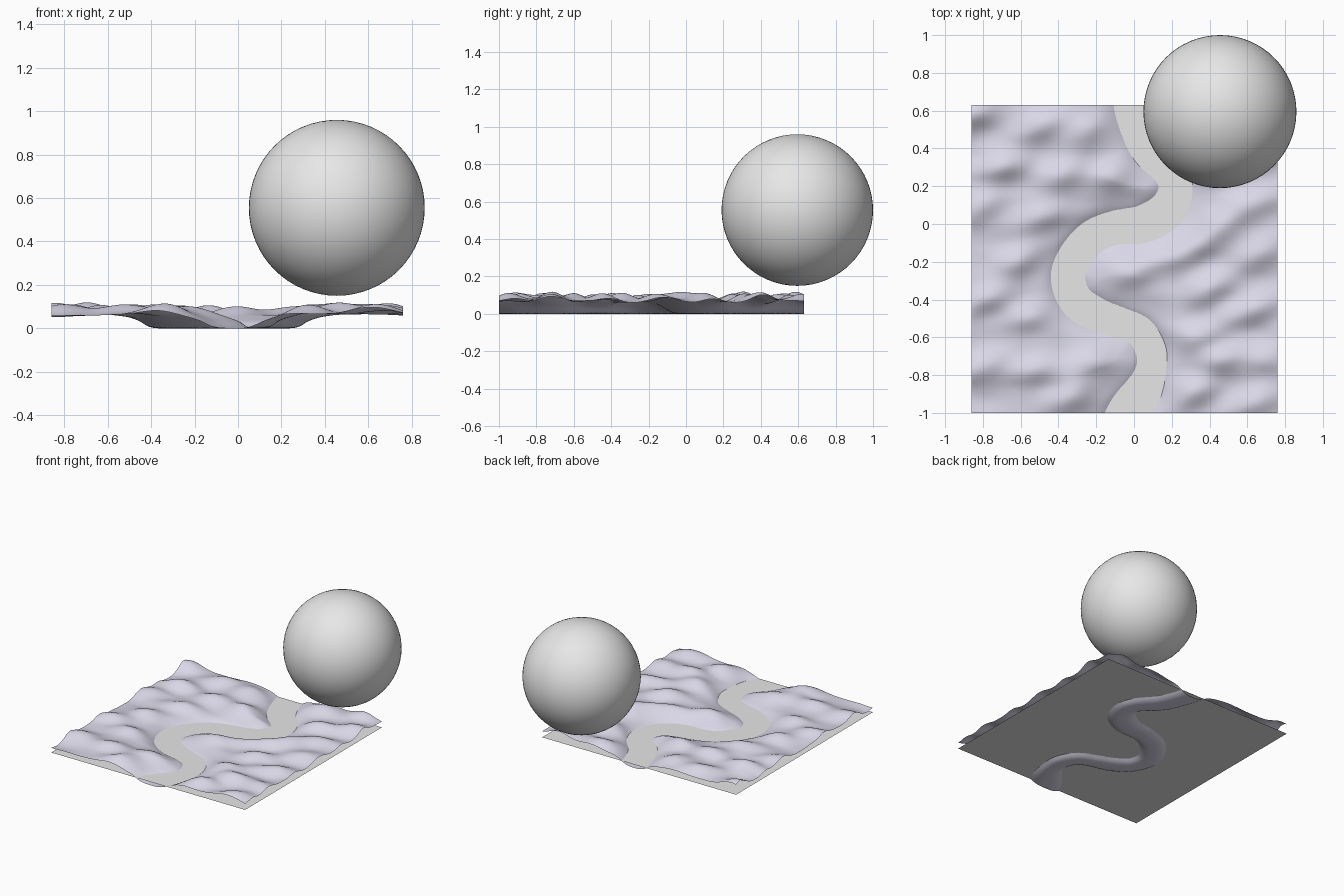
import bpy
import bmesh
import math
from mathutils import Vector, kdtree, noise

cube = bpy.data.objects.get("Cube")
if cube:
    bpy.data.objects.remove(cube, do_unlink=True)

LEFT, RIGHT, FRONT, BACK = -0.86, 0.76, -1.0, 0.63
WATER = 0.025
STEPS = 130


def material(name, colour):
    mat = bpy.data.materials.new(name)
    mat.use_nodes = True
    mat.diffuse_color = (*colour, 1)
    mat.node_tree.nodes["Principled BSDF"].inputs["Base Color"].default_value = (*colour, 1)
    return mat


def add_object(name, bm, mat, smooth=True):
    mesh = bpy.data.meshes.new(name)
    bm.to_mesh(mesh)
    bm.free()
    mesh.materials.append(mat)
    for poly in mesh.polygons:
        poly.use_smooth = smooth
    obj = bpy.data.objects.new(name, mesh)
    bpy.context.collection.objects.link(obj)
    return obj


def sheet(steps):
    """Flat square grid fitted to the land outline."""
    bm = bmesh.new()
    bmesh.ops.create_grid(bm, x_segments=steps, y_segments=steps, size=0.5)
    for v in bm.verts:
        v.co.x = LEFT + (v.co.x + 0.5) * (RIGHT - LEFT)
        v.co.y = FRONT + (v.co.y + 0.5) * (BACK - FRONT)
    return bm


def spline(points, samples):
    """Smooth curve through all the points."""
    result = []
    for a, b, c, d in zip(points, points[1:], points[2:], points[3:]):
        for i in range(samples):
            t = i / samples
            result.append(0.5 * (2 * b + (c - a) * t + (2 * a - 5 * b + 4 * c - d) * t ** 2
                                 + (3 * b - a - 3 * c + d) * t ** 3))
    return result


# River course: x, y and half width
COURSE = [Vector(p) for p in (
    (-.05, .85, .1), (-.02, .7, .1), (.01, .56, .1), (.08, .4, .1), (.19, .28, .09),
    (.22, .18, .09), (.17, .07, .1), (.05, 0, .1), (-.1, -.02, .09), (-.22, -.07, .09),
    (-.31, -.17, .09), (-.35, -.28, .09), (-.31, -.4, .09), (-.2, -.48, .09),
    (-.08, -.52, .08), (.03, -.57, .08), (.09, -.67, .08), (.09, -.77, .08),
    (.05, -.88, .1), (-.02, -.98, .11), (-.08, -1.1, .11), (-.12, -1.2, .11))]
river = spline(COURSE, 24)
tree = kdtree.KDTree(len(river))
for index, p in enumerate(river):
    tree.insert((p.x, p.y, 0), index)
tree.balance()

# Hill crests: x, y
CRESTS = [(-.83, .6), (-.5, .52), (-.25, .5), (-.7, .3), (-.4, .26), (-.12, .25),
          (-.82, .08), (-.5, .03), (-.62, -.2), (-.8, -.4), (-.55, -.5), (-.8, -.75),
          (-.52, -.76), (-.25, -.74), (-.35, -.92), (.3, -.13), (.45, -.02), (.62, .1),
          (.65, -.16), (.03, -.24), (.4, -.35), (.65, -.45), (.33, -.6), (.45, -.72),
          (.7, -.72), (.3, -.9), (.62, -.95), (.45, .3), (.7, .4), (.3, .55), (.6, .6)]


def hill_height(x, y):
    z = 0.06
    for cx, cy in CRESTS:
        dx, dy = x - cx, y - cy
        along, across = dx + 0.35 * dy, dy - 0.35 * dx
        z += 0.05 * math.exp(-(along / 0.15) ** 2 - (across / 0.085) ** 2)
    z += 0.015 * noise.noise(Vector((x * 5, y * 8, 0)))
    return min(max(z, 0.035), 0.127)


def land_height(x, y):
    _, index, dist = tree.find((x, y, 0))
    width = river[index].z
    if dist < width:
        return WATER * (dist / width) ** 3
    rise = 1 - math.exp((width - dist) / 0.06)
    return WATER + (hill_height(x, y) - WATER) * rise


# Rolling land with the carved river bed
bm = sheet(STEPS)
for v in bm.verts:
    v.co.z = land_height(v.co.x, v.co.y)
add_object("rolling_land", bm, material("pale lavender", (0.70, 0.68, 0.80)))

# Flat water sheet
grey = material("light grey", (0.8, 0.8, 0.8))
bm = sheet(1)
for v in bm.verts:
    v.co.z = WATER
add_object("water_sheet", bm, grey, smooth=False)

# Floating ball above the back left corner
bm = bmesh.new()
bmesh.ops.create_uvsphere(bm, u_segments=64, v_segments=32, radius=0.405)
ball = add_object("floating_ball", bm, grey)
ball.location = (0.455, 0.595, 0.555)
